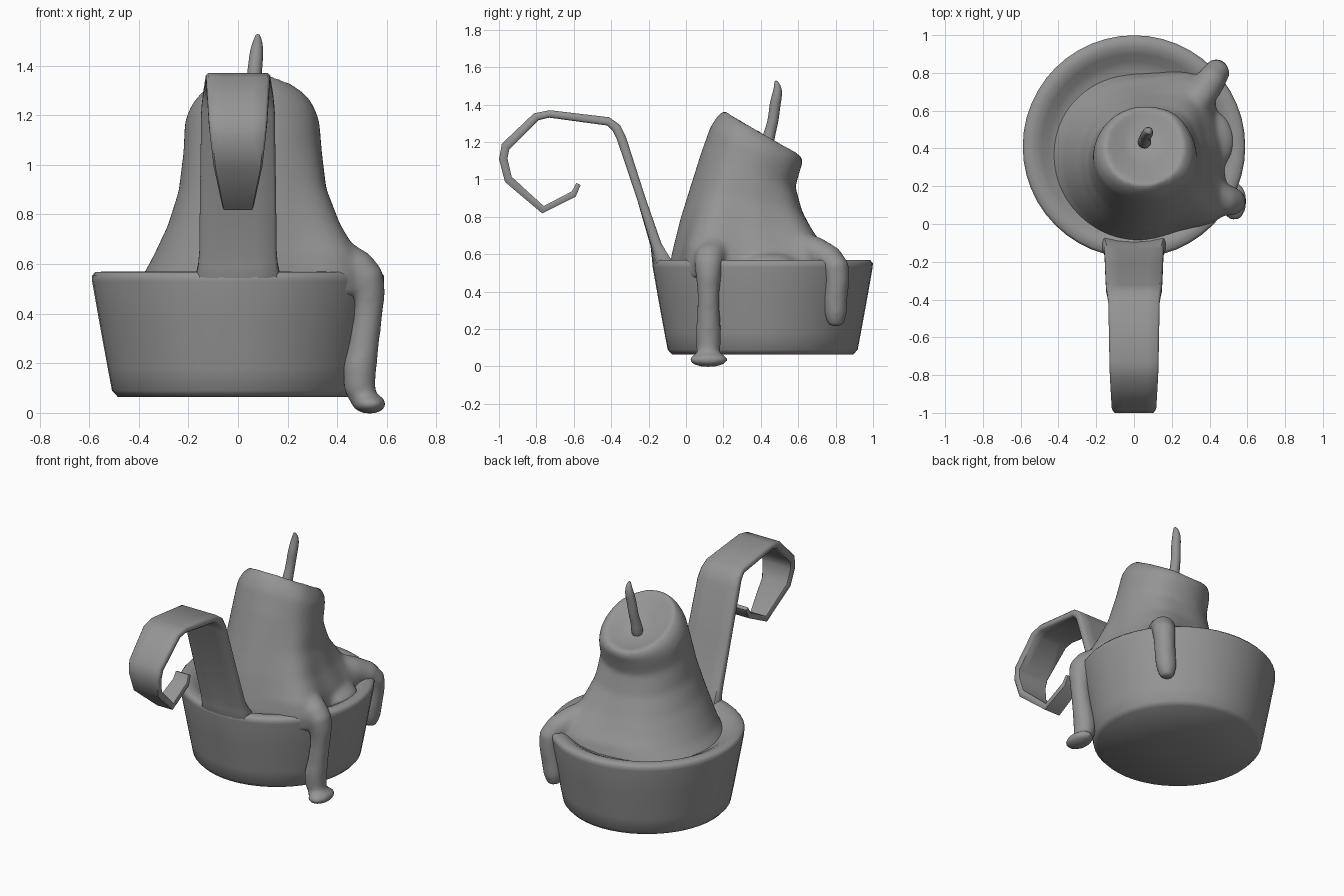
import bpy, bmesh, math
from mathutils import Vector

if "Cube" in bpy.data.objects:
    bpy.data.objects.remove(bpy.data.objects["Cube"])


def loft(name, rings):
    """Closed skin through equal-length rings, capped at both ends."""
    bm = bmesh.new()
    rows = [[bm.verts.new(p) for p in r] for r in rings]
    n = len(rows[0])
    for a, b in zip(rows, rows[1:]):
        for i in range(n):
            j = (i + 1) % n
            bm.faces.new((a[i], a[j], b[j], b[i]))
    bm.faces.new(rows[0][::-1])
    bm.faces.new(rows[-1])
    bmesh.ops.recalc_face_normals(bm, faces=bm.faces)
    me = bpy.data.meshes.new(name)
    bm.to_mesh(me)
    bm.free()
    ob = bpy.data.objects.new(name, me)
    bpy.context.collection.objects.link(ob)
    return ob


def circle(n):
    return [(math.cos(2 * math.pi * i / n), math.sin(2 * math.pi * i / n)) for i in range(n)]


def tube(name, path, n=14):
    """Round tube through (x, y, z, radius) points."""
    pts = [Vector(p[:3]) for p in path]
    rings = []
    for i, p in enumerate(pts):
        t = (pts[min(i + 1, len(pts) - 1)] - pts[max(i - 1, 0)]).normalized()
        u = t.cross(Vector((0.62, -0.78, 0.1))).normalized()
        v = t.cross(u)
        rings.append([p + (u * c + v * s) * path[i][3] for c, s in circle(n)])
    return loft(name, rings)


def ball(name, loc, scale):
    bpy.ops.mesh.primitive_uv_sphere_add(segments=24, ring_count=14, location=loc)
    ob = bpy.context.object
    ob.name = name
    ob.scale = scale
    return ob


def select(obs):
    bpy.ops.object.select_all(action='DESELECT')
    for o in obs:
        o.select_set(True)
    bpy.context.view_layer.objects.active = obs[0]


def smooth(ob, angle):
    select([ob])
    bpy.ops.object.shade_smooth_by_angle(angle=math.radians(angle))


# dish: lathe profile with a soft inward-sloping rim
CY = 0.41
profile = [(0.02, 0.065), (0.485, 0.065), (0.508, 0.09), (0.525, 0.18), (0.558, 0.36),
           (0.588, 0.53), (0.589, 0.553), (0.575, 0.568), (0.53, 0.57), (0.49, 0.55),
           (0.45, 0.52), (0.40, 0.50), (0.02, 0.49)]
dish = loft("dish", [[(r * c, CY + r * s, z) for c, s in circle(48)] for r, z in profile])
smooth(dish, 50)

# handle: tapering strap, (y, z, half width, thickness) along the curl
strap = [(-0.125, 0.50, 0.16, 0.07), (-0.138, 0.555, 0.17, 0.085), (-0.15, 0.60, 0.16, 0.07),
         (-0.163, 0.65, 0.156, 0.055),
         (-0.24, 0.90, 0.153, 0.045), (-0.345, 1.22, 0.148, 0.05), (-0.372, 1.275, 0.142, 0.05),
         (-0.415, 1.31, 0.136, 0.045), (-0.73, 1.35, 0.130, 0.04), (-0.80, 1.335, 0.128, 0.045),
         (-0.965, 1.175, 0.118, 0.05), (-0.977, 1.11, 0.112, 0.045), (-0.95, 1.00, 0.098, 0.045),
         (-0.765, 0.838, 0.062, 0.04), (-0.60, 0.922, 0.055, 0.035), (-0.575, 0.975, 0.05, 0.025)]
section = ((1, .5), (.92, 1), (.5, 1), (0, 1), (-.5, 1), (-.92, 1), (-1, .5),
           (-1, -.5), (-.92, -1), (-.5, -1), (0, -1), (.5, -1), (.92, -1), (1, -.5))
rings = []
for i, (y, z, w, th) in enumerate(strap):
    a, b = strap[max(i - 1, 0)], strap[min(i + 1, len(strap) - 1)]
    t = Vector((0, b[0] - a[0], b[1] - a[1])).normalized()
    nrm = Vector((0, -t.z, t.y))
    bow = max(0, 0.026 - 0.01 * max(0, i - 1))     # the foot follows the round dish wall
    rings.append([Vector((sx * w, y + bow * sx * sx, z)) + nrm * sn * th / 2 for sx, sn in section])
handle = loft("handle", rings)
smooth(handle, 50)

# candle body: slanted ovals (x0, x1, y0, y1, front z, back z, ridge reach)
levels = [(-.46, .44, -.09, .80, .47, .47, .12), (-.38, .43, -.085, .77, .56, .56, .13),
          (-.34, .41, -.065, .73, .65, .62, .125), (-.285, .375, -.03, .68, .79, .71, .075),
          (-.24, .345, .02, .62, .95, .83, .035), (-.22, .335, .08, .585, 1.14, .96, .01),
          (-.215, .325, .13, .61, 1.28, 1.05, .012), (-.195, .30, .165, .625, 1.335, 1.09, .015),
          (-.155, .26, .205, .618, 1.372, 1.13, .01), (-.11, .21, .255, .57, 1.32, 1.13, 0),
          (-.04, .15, .34, .51, 1.225, 1.14, 0), (.04, .08, .41, .45, 1.18, 1.16, 0)]
# ridges spill towards the two drips and, weaker, between them: (angle, width, strength)
ridges = [(-30, 14, 1), (49, 15, 1), (10, 13, .3)]
body = []
for x0, x1, y0, y1, zf, zb, reach in levels:
    ring = []
    for c, s in circle(64):
        deg = math.degrees(math.atan2(s, c))
        k = reach * sum(h * math.exp(-((deg - a) / w) ** 2 / 2) for a, w, h in ridges)
        ring.append(((x0 + x1) / 2 + c * ((x1 - x0) / 2 + k),
                     (y0 + y1) / 2 + s * ((y1 - y0) / 2 + k), zf + (zb - zf) * (s + 1) / 2))
    body.append(ring)
wax = [loft("melted_candle", body)]

# wax runs over the rim, with the long drip ending in a flared foot
wax.append(tube("long_drip", [(.34, .20, .63, .08), (.42, .15, .61, .085), (.485, .125, .575, .082),
                              (.515, .12, .54, .078), (.527, .12, .48, .068),
                              (.522, .12, .38, .06), (.505, .12, .26, .063), (.49, .12, .18, .07),
                              (.49, .12, .10, .066), (.51, .12, .05, .055), (.53, .12, .03, .03)]))
wax.append(ball("drip_foot", (.53, .12, .036), (.07, .107, .04)))
wax.append(tube("short_drip", [(.29, .60, .64, .09), (.36, .69, .61, .085),
                               (.415, .77, .57, .078), (.437, .803, .53, .072), (.437, .808, .46, .066),
                               (.425, .80, .36, .065), (.415, .80, .28, .062), (.41, .80, .215, .04)]))
wax.append(ball("rim_lump", (.39, .44, .545), (.145, .17, .07)))

# fuse and soften all the wax
select(wax)
bpy.ops.object.join()
candle = bpy.context.object
m = candle.modifiers.new("fuse", 'REMESH')
m.mode = 'VOXEL'
m.voxel_size = 0.014
m.use_smooth_shade = True
m = candle.modifiers.new("soften", 'SMOOTH')
m.factor = 0.5
m.iterations = 14
bpy.ops.object.modifier_apply(modifier="fuse")
bpy.ops.object.modifier_apply(modifier="soften")
bpy.ops.object.shade_smooth()

# wick
wick = tube("wick", [(.055, .43, 1.15, .045), (.055, .44, 1.23, .034), (.06, .462, 1.29, .031),
                     (.065, .472, 1.36, .031), (.07, .475, 1.40, .031), (.075, .49, 1.46, .029),
                     (.08, .49, 1.50, .02), (.08, .478, 1.53, .007)], 10)
wick.modifiers.new("round", 'SUBSURF').levels = 1
smooth(wick, 60)

# dark grey throughout
grey = bpy.data.materials.new("dark_grey")
grey.diffuse_color = (0.3, 0.3, 0.3, 1)
grey.use_nodes = True
grey.node_tree.nodes["Principled BSDF"].inputs["Base Color"].default_value = grey.diffuse_color
for ob in (dish, handle, candle, wick):
    ob.data.materials.append(grey)
